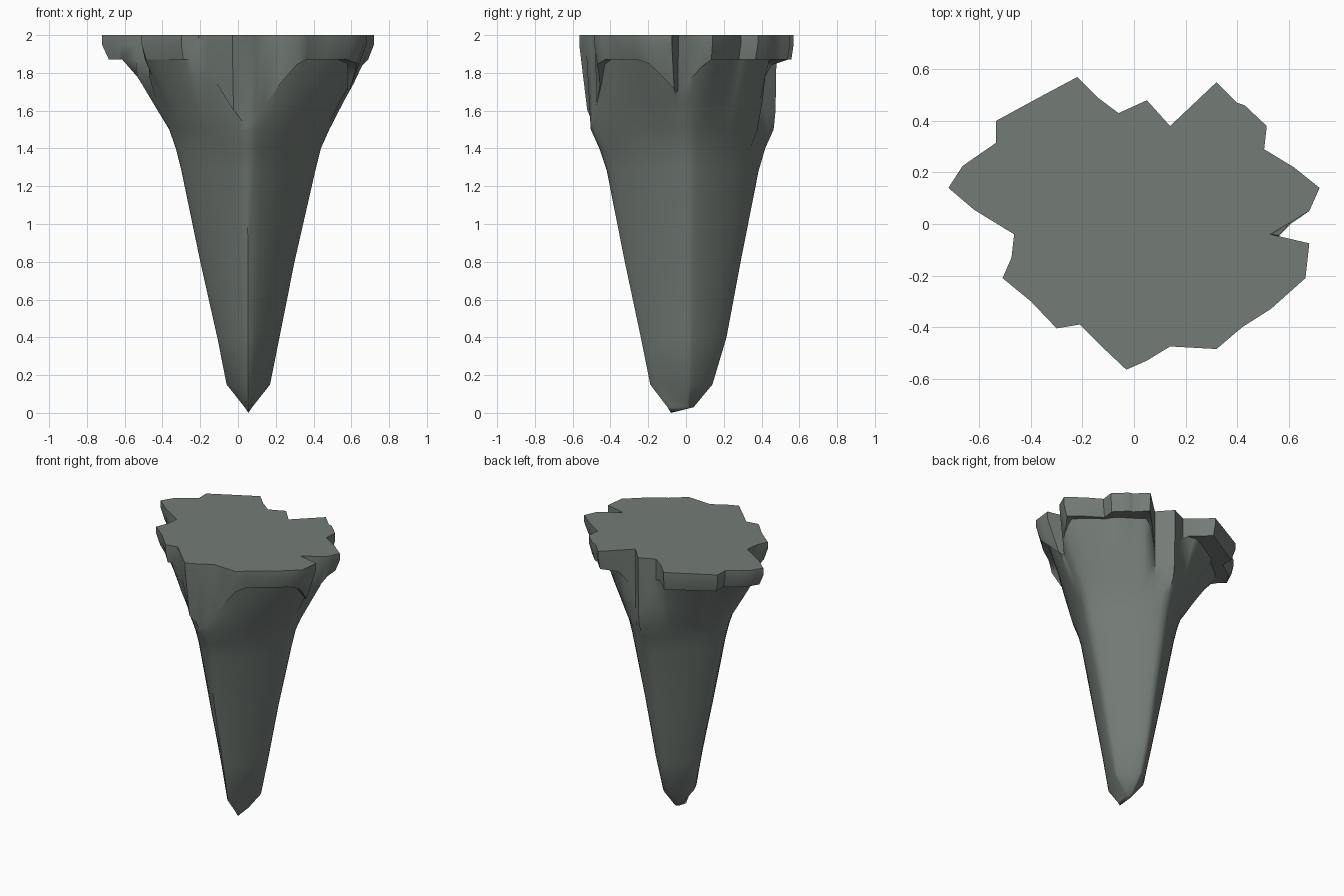
import bpy, bmesh, math
from mathutils import Vector

if "Cube" in bpy.data.objects:
    bpy.data.objects.remove(bpy.data.objects["Cube"])

CX, CY = 0.055, 0.015

# Jagged outline of the cap, seen from the top
outline = [(.72, .14), (.62, .22), (.505, .29), (.515, .38), (.43, .46), (.4, .47), (.32, .55),
           (.14, .38), (.05, .48), (-.06, .43), (-.14, .49), (-.22, .57), (-.37, .49),
           (-.535, .4), (-.535, .315), (-.665, .225), (-.72, .14), (-.62, .055),
           (-.465, -.04), (-.475, -.13), (-.51, -.21), (-.4, -.3), (-.3, -.405),
           (-.21, -.39), (-.12, -.48), (-.03, -.565), (.05, -.53), (.14, -.475),
           (.32, -.485), (.42, -.4), (.53, -.33), (.665, -.21), (.68, -.075),
           (.53, -.04), (.68, .05)]

# Spike extents by height: z, left, right, front, back
profile = [(.03, .035, .075, -.10, .04), (.15, -.06, .17, -.19, .14), (.4, -.11, .22, -.24, .215),
           (.8, -.2, .3, -.325, .29), (1.28, -.3, .41, -.42, .385), (1.4, -.33, .44, -.46, .42),
           (1.5, -.365, .485, -.505, .465),
           (1.65, -.45, .56, -.53, .48), (1.82, -.56, .66, -.54, .48), (1.9, -.68, .71, -.55, .5)]

# Where the cap runs down the spike's ridges: angle, depth, half width
dips = [(-90, .37, 30), (-6, .18, 16), (87, .33, 20)]


def extents(z):
    for a, b in zip(profile, profile[1:]):
        if z <= b[0]:
            t = max(0, (z - a[0]) / (b[0] - a[0]))
            return [p + (q - p) * t for p, q in zip(a[1:], b[1:])]
    return profile[-1][1:]


def spike_radius(ang, z, full):
    # Rounded diamond section, flaring out to the cap outline near the top
    l, r, f, b = extents(z)
    c, s = math.cos(ang), math.sin(ang)
    rx = r - CX if c > 0 else CX - l
    ry = b - CY if s > 0 else CY - f
    n = 1.28
    rad = ((abs(c) / rx) ** n + (abs(s) / ry) ** n) ** (-1 / n)
    t = max(0, min(1, (z - 1.5) / .4)) ** 1.3
    return min(rad + max(0, full * .97 - rad) * .3 * t, full * (1.14 if c > .95 else 1))


def cap_bottom(ang):
    z = 1.87
    for a, depth, w in dips:
        d = abs((math.degrees(ang) - a + 180) % 360 - 180)
        z -= depth * max(0, 1 - d / w)
    return z


# Columns running from tip to cap, one per outline point and midpoint
columns = []
for i, p in enumerate(outline):
    q = outline[(i + 1) % len(outline)]
    for x, y in (p, ((p[0] + q[0]) / 2, (p[1] + q[1]) / 2)):
        ang = math.atan2(y - CY, x - CX)
        full = math.hypot(x - CX, y - CY)
        zb = cap_bottom(ang)
        col = []
        for z in (.03, .15, .4, .8, 1.28, 1.4, 1.5, 1.65, 1.78, 1.9):
            z = min(z, zb)
            col.append((spike_radius(ang, z, full), z))
        k = .2 + .4 * math.cos(ang) ** 2
        low = full * (1 - k * (1.95 - zb))
        col.append((max(low, col[-1][0]), zb))
        col += [(full, 1.95), (full, 2.0)]
        columns.append([Vector((CX + r * math.cos(ang), CY + r * math.sin(ang), z)) for r, z in col])

bm = bmesh.new()
grid = [[bm.verts.new(v) for v in col] for col in columns]
tip = bm.verts.new((.055, -.08, 0))
for i, a in enumerate(grid):
    b = grid[(i + 1) % len(grid)]
    bm.faces.new((tip, b[0], a[0]))
    for k in range(len(a) - 1):
        bm.faces.new((a[k], b[k], b[k + 1], a[k + 1]))
# Flat top
bm.faces.new([c[-1] for c in grid])
bmesh.ops.remove_doubles(bm, verts=bm.verts, dist=.0005)
bmesh.ops.recalc_face_normals(bm, faces=bm.faces)

mesh = bpy.data.meshes.new("rock_spike")
bm.to_mesh(mesh)
bm.free()
rock = bpy.data.objects.new("rock_spike", mesh)
bpy.context.collection.objects.link(rock)

mat = bpy.data.materials.new("grey_green_stone")
mat.diffuse_color = (.172, .2, .182, 1)
mat.use_nodes = True
mat.node_tree.nodes["Principled BSDF"].inputs["Base Color"].default_value = mat.diffuse_color
mesh.materials.append(mat)

bpy.context.view_layer.objects.active = rock
rock.select_set(True)
bpy.ops.object.shade_smooth_by_angle(angle=math.radians(50))
